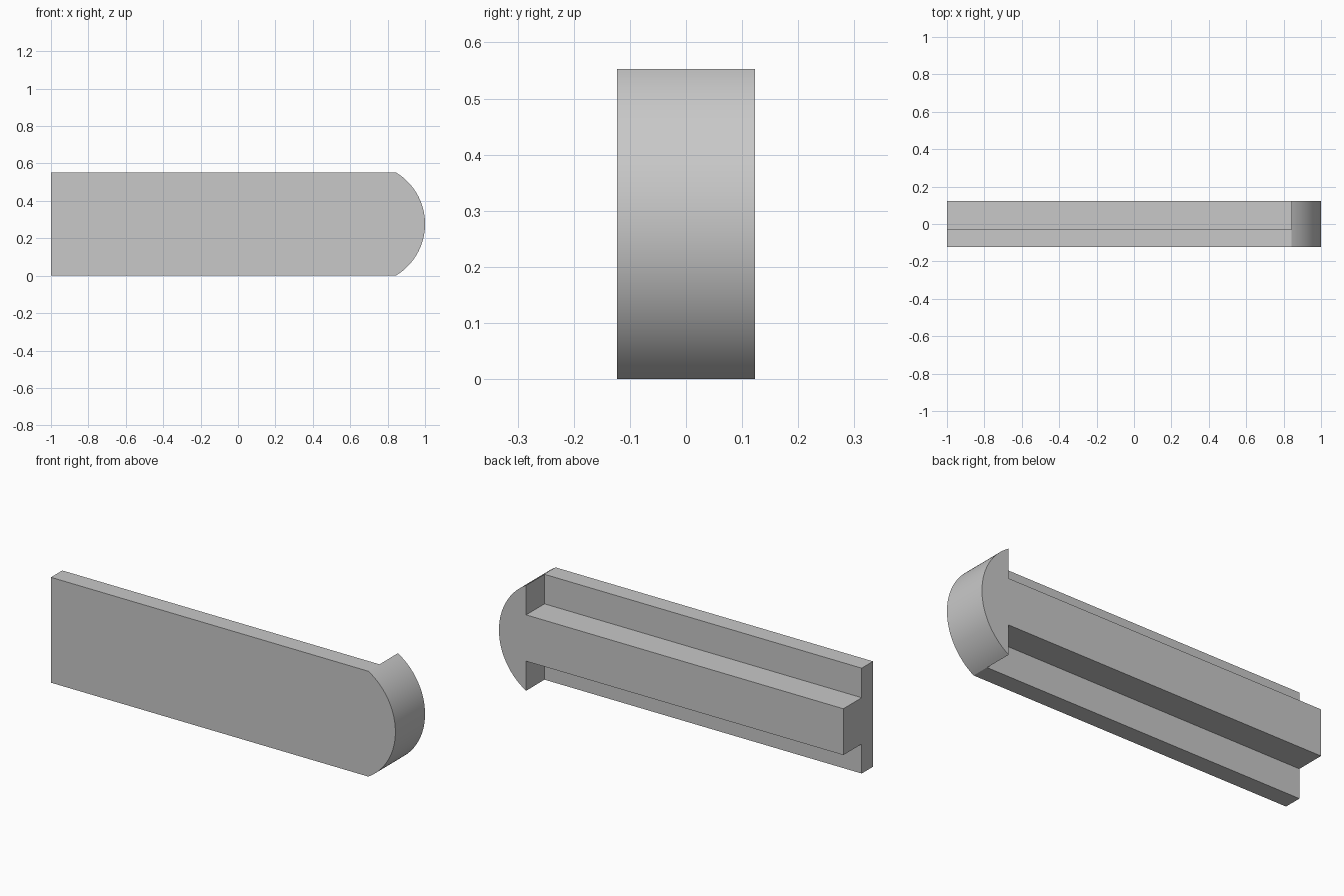
import bpy
import bmesh
from math import asin, cos, sin
from mathutils import Vector

cube = bpy.data.objects.get("Cube")
if cube:
    bpy.data.objects.remove(cube, do_unlink=True)

HEIGHT = 0.553
HALF_DEPTH = 0.123
PLATE_BACK = -0.029
CAP_X = 0.843
RIB_LOW, RIB_HIGH = 0.155, 0.398
ARC_STEPS = 48

grey = bpy.data.materials.new("plain_grey")
grey.use_nodes = True
grey.diffuse_color = (0.58, 0.58, 0.58, 1)
grey.node_tree.nodes["Principled BSDF"].inputs["Base Color"].default_value = grey.diffuse_color


def extrude_profile(name, points, y0, y1):
    """Extrude an outline in the xz plane from y0 to y1."""
    bm = bmesh.new()
    face = bm.faces.new([bm.verts.new((x, y0, z)) for x, z in points])
    moved = bmesh.ops.extrude_face_region(bm, geom=[face])["geom"]
    verts = [g for g in moved if isinstance(g, bmesh.types.BMVert)]
    bmesh.ops.translate(bm, verts=verts, vec=Vector((0, y1 - y0, 0)))
    bmesh.ops.recalc_face_normals(bm, faces=bm.faces)
    mesh = bpy.data.meshes.new(name)
    bm.to_mesh(mesh)
    bm.free()
    obj = bpy.data.objects.new(name, mesh)
    bpy.context.collection.objects.link(obj)
    mesh.materials.append(grey)
    return obj


# Bar outline with a rounded nose
half = HEIGHT / 2
sagitta = 1 - CAP_X
radius = (half ** 2 + sagitta ** 2) / (2 * sagitta)
sweep = asin(half / radius)
angles = [sweep * (2 * i / ARC_STEPS - 1) for i in range(ARC_STEPS + 1)]
outline = [(-1, HEIGHT), (-1, 0)]
outline += [(1 - radius + radius * cos(a), half + radius * sin(a)) for a in angles]
bar = extrude_profile("ribbed_bar", outline, -HALF_DEPTH, HALF_DEPTH)

# Notches above and below the back rib, stopping at the full-depth nose
for name, low, high in (("upper_notch", RIB_HIGH, 1), ("lower_notch", -1, RIB_LOW)):
    end = CAP_X - 0.001
    box = [(-2, low), (end, low), (end, high), (-2, high)]
    cutter = extrude_profile(name, box, PLATE_BACK, 1)
    cutter.hide_render = True
    mod = bar.modifiers.new(name, "BOOLEAN")
    mod.operation = "DIFFERENCE"
    mod.solver = "EXACT"
    mod.object = cutter
    bpy.context.view_layer.objects.active = bar
    bpy.ops.object.modifier_apply(modifier=mod.name)
    bpy.data.objects.remove(cutter, do_unlink=True)

# Smooth nose with sharp corners
bpy.ops.object.select_all(action="DESELECT")
bar.select_set(True)
bpy.context.view_layer.objects.active = bar
bpy.ops.object.shade_smooth_by_angle(angle=0.4)
